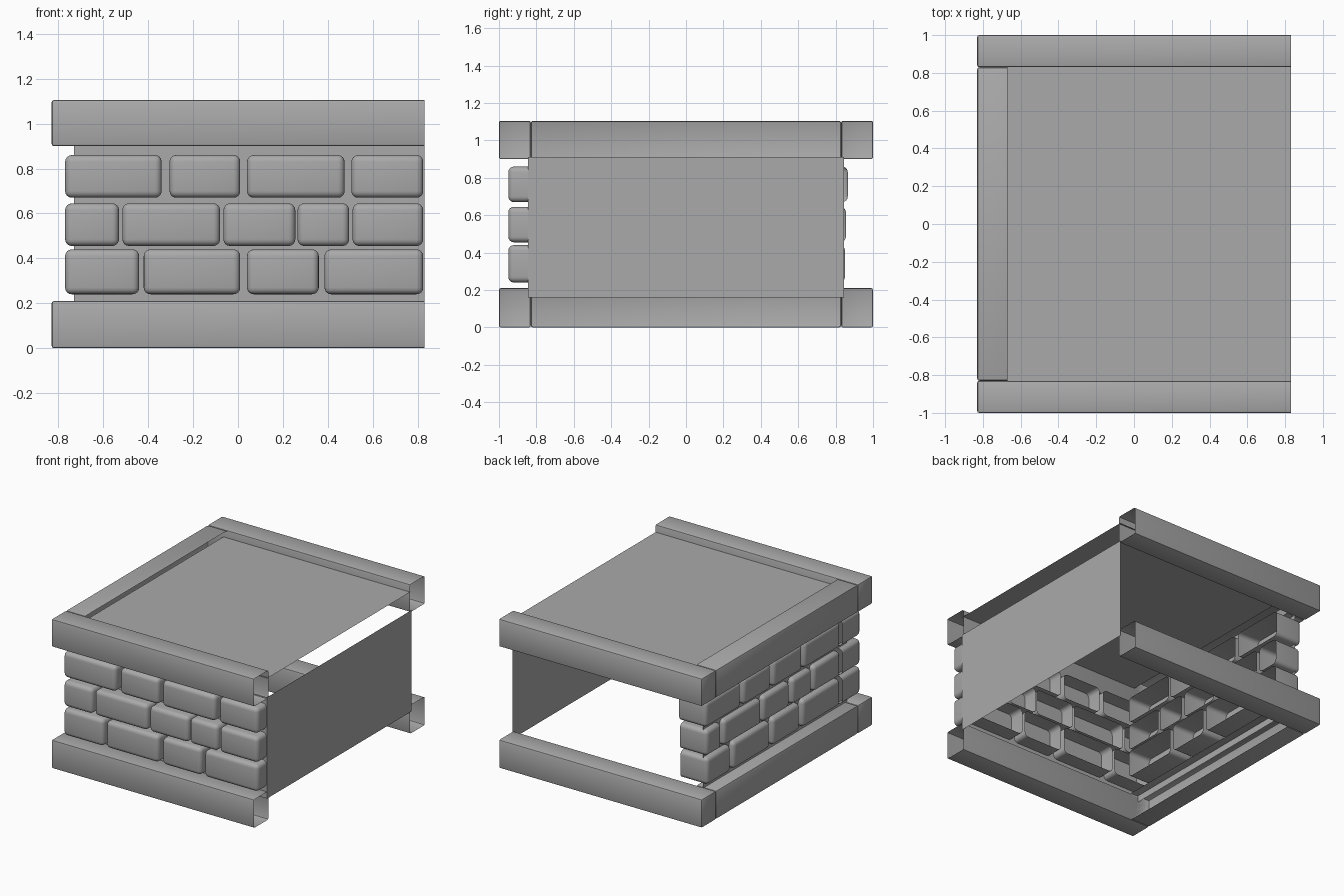
import bpy, bmesh, math

if "Cube" in bpy.data.objects:
    bpy.data.objects.remove(bpy.data.objects["Cube"], do_unlink=True)

grey = bpy.data.materials.new("stone_grey")
grey.use_nodes = True
COLOR = (0.4, 0.4, 0.4, 1)
grey.diffuse_color = COLOR
grey.node_tree.nodes["Principled BSDF"].inputs["Base Color"].default_value = COLOR


def finish(name, bm):
    mesh = bpy.data.meshes.new(name)
    bm.to_mesh(mesh)
    bm.free()
    mesh.materials.append(grey)
    obj = bpy.data.objects.new(name, mesh)
    bpy.context.collection.objects.link(obj)
    bpy.ops.object.select_all(action='DESELECT')
    obj.select_set(True)
    bpy.context.view_layer.objects.active = obj
    bpy.ops.object.shade_smooth_by_angle(angle=math.radians(40))
    return obj


def shell(name, xs, ys, zs, bevel, segments, open_axis, open_end):
    """Hollow rounded box with one side left open."""
    bm = bmesh.new()
    bmesh.ops.create_cube(bm, size=1)
    for v in bm.verts:
        for axis, (low, high) in enumerate((xs, ys, zs)):
            v.co[axis] = high if v.co[axis] > 0 else low
    side = [f for f in bm.faces if f.normal[open_axis] * open_end > 0.9]
    rim = set(side[0].edges)
    bmesh.ops.delete(bm, geom=side, context='FACES_ONLY')
    bmesh.ops.bevel(bm, geom=[e for e in bm.edges if e not in rim],
                    offset=bevel, segments=segments, profile=0.5, affect='EDGES')
    return finish(name, bm)


def sheet(name, corners):
    bm = bmesh.new()
    bm.faces.new([bm.verts.new(c) for c in corners])
    return finish(name, bm)


def wall(name, a, b, low, high):
    """Upright sheet between two plan points."""
    return sheet(name, [(*a, low), (*b, low), (*b, high), (*a, high)])


# Hollow rails around the base and the top
for level, low, high in (("lower", 0, 0.21), ("upper", 0.9, 1.105)):
    for side, ys in (("front", (-1, -0.83)), ("back", (0.83, 1))):
        shell(f"{level}_{side}_rail", (-0.83, 0.83), ys, (low, high), 0.01, 2, 0, 1)
    shell(f"{level}_side_rail", (-0.83, -0.67), (-0.83, 0.83), (low, high), 0.012, 2, 0, 1)

# Floor deck, plain end panel and mortar sheets
sheet("floor_deck", [(-0.7, -0.84, 1.05), (0.83, -0.84, 1.05),
                     (0.83, 0.84, 1.05), (-0.7, 0.84, 1.05)])
wall("end_panel", (0.83, -0.845), (0.83, 0.845), 0.16, 0.91)
wall("front_mortar", (-0.73, -0.845), (0.83, -0.845), 0.16, 0.91)
wall("side_mortar", (-0.73, 0.845), (-0.73, -0.845), 0.16, 0.91)

# Brick courses: height range, then spans along the front and along the side
COURSES = [
    ((0.24, 0.44),
     [(-0.77, -0.44), (-0.42, 0.01), (0.04, 0.36), (0.385, 0.825)],
     [(-0.71, -0.27), (-0.24, 0.08), (0.11, 0.54), (0.57, 0.85)]),
    ((0.455, 0.645),
     [(-0.77, -0.53), (-0.515, -0.08), (-0.065, 0.255), (0.265, 0.495), (0.51, 0.825)],
     [(-0.71, -0.4), (-0.38, -0.15), (-0.12, 0.19), (0.21, 0.65), (0.68, 0.855)]),
    ((0.67, 0.86),
     [(-0.77, -0.34), (-0.305, 0.01), (0.04, 0.475), (0.505, 0.825)],
     [(-0.71, -0.29), (-0.27, 0.07), (0.1, 0.42), (0.45, 0.865)]),
]
for row, (zs, front, side) in enumerate(COURSES, 1):
    for i, span in enumerate(front, 1):
        shell(f"front_brick_{row}_{i}", span, (-0.95, -0.73), zs, 0.03, 4, 1, 1)
    for i, span in enumerate(side, 1):
        shell(f"side_brick_{row}_{i}", (-0.77, -0.55), span, zs, 0.03, 4, 0, 1)
